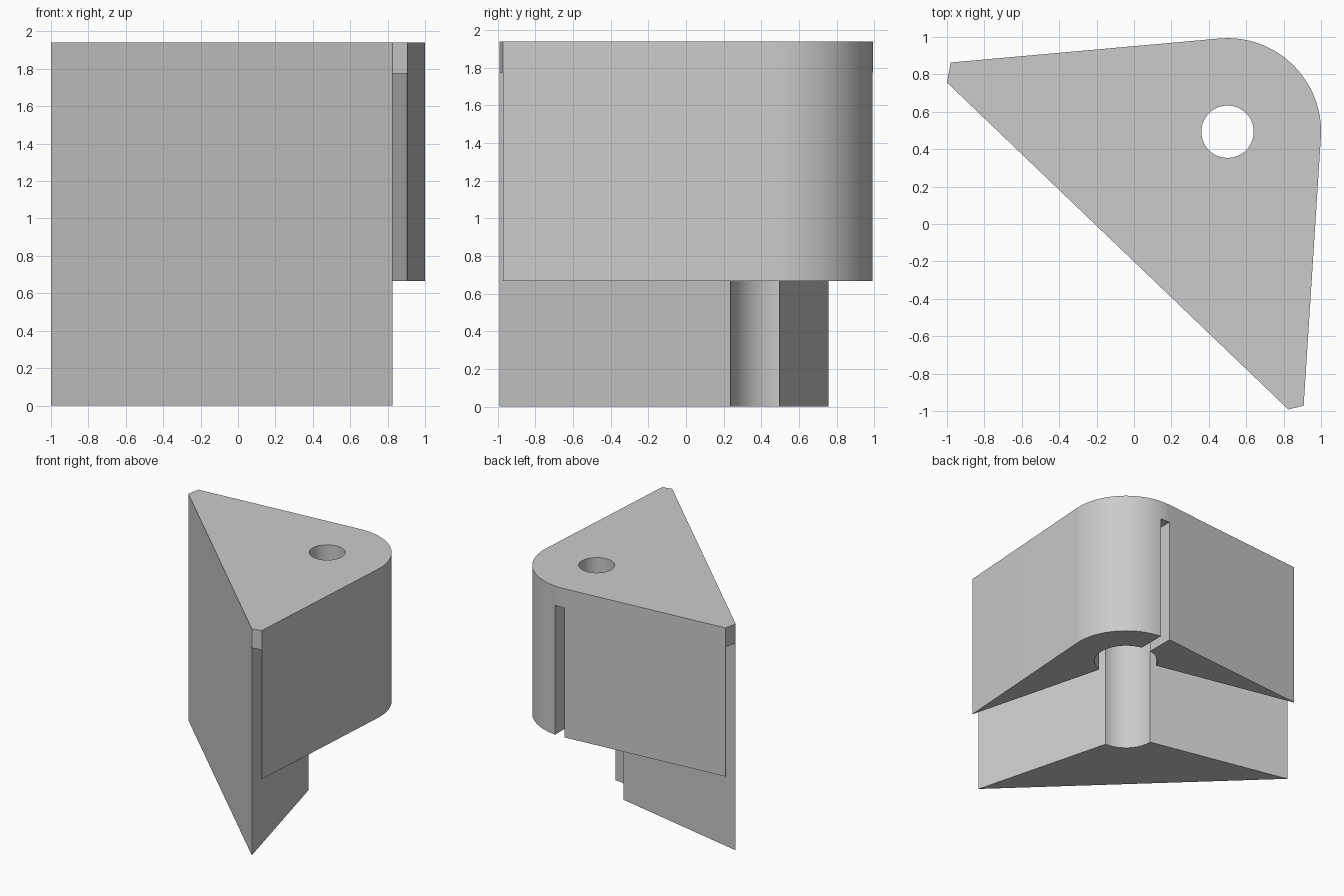
import bpy, bmesh, math
from mathutils import Vector

if "Cube" in bpy.data.objects:
    bpy.data.objects.remove(bpy.data.objects["Cube"])

TOP, CEILING, SKIRT = 1.94, 1.776, 0.667
SHIFT = -0.0065
HUB = Vector((0.5, 0.5))
R_OUT, R_BORE, R_HOLE = 0.5, 0.257, 0.14

grey = bpy.data.materials.new("plain_grey")
grey.use_nodes = True
grey.diffuse_color = (0.6, 0.6, 0.6, 1)
grey.node_tree.nodes["Principled BSDF"].inputs["Base Color"].default_value = (0.6, 0.6, 0.6, 1)


def arc(radius, start, end, steps):
    return [HUB + radius * Vector((math.cos(a), math.sin(a)))
            for a in (math.radians(start + (end - start) * i / steps) for i in range(steps + 1))]


def prism(name, points, z0, z1):
    """Closed prism with the given outline from z0 to z1."""
    bm = bmesh.new()
    low, high = ([bm.verts.new((p[0], p[1] + SHIFT, z)) for p in points] for z in (z0, z1))
    bm.faces.new(low)
    bm.faces.new(high)
    for i in range(len(points)):
        bm.faces.new((low[i - 1], low[i], high[i], high[i - 1]))
    bmesh.ops.recalc_face_normals(bm, faces=bm.faces)
    mesh = bpy.data.meshes.new(name)
    bm.to_mesh(mesh)
    bm.free()
    mesh.materials.append(grey)
    obj = bpy.data.objects.new(name, mesh)
    bpy.context.scene.collection.objects.link(obj)
    return obj


def meet(p, d, q, e):
    """Crossing point of two lines."""
    t = ((q - p).x * e.y - (q - p).y * e.x) / (d.x * e.y - d.y * e.x)
    return p + t * d


# Wedge corners: core edge and outer wall edge at each tip
back_in, back_out = Vector((-1, 0.763)), Vector((-0.98, 0.87))
front_in, front_out = Vector((0.825, -0.985)), Vector((0.907, -0.965))
back_dir = (Vector((0.24, 0.503)) - back_in).normalized()
front_dir = (Vector((0.5, 0.245)) - front_in).normalized()


def side_line(blend):
    """Bent line parallel to the core sides, run past both tips (0 = core, 1 = wall)."""
    back, front = back_in.lerp(back_out, blend), front_in.lerp(front_out, blend)
    return [back - 0.3 * back_dir, meet(back, back_dir, front, front_dir), front - 0.3 * front_dir]


# Main body with the rounded hub corner
body = prism("wedge_body", [front_in, front_out] + arc(R_OUT, -3.75, 95.3, 48) + [back_out, back_in], 0, TOP)

cutters = [
    # Hub bore and pin hole
    prism("bore_cutter", arc(R_BORE, 0, 352.5, 47), -0.2, CEILING),
    prism("hole_cutter", arc(R_HOLE, 0, 352.5, 47), 1.5, 2.2),
    # Gaps between core and walls
    prism("gap_cutter", side_line(0) + side_line(0.97)[::-1], -0.15, CEILING - 0.0005),
    # Everything outside the core below the skirt
    prism("lower_cutter", side_line(0.5) + [(2, -2), (2, 2), (-2, 2)], -0.1, SKIRT),
    # Slot through the wall at the hub
    prism("slot_cutter", [(0.455, 0.6), (0.545, 0.6), (0.545, 1.2), (0.455, 1.2)], 0.3, CEILING - 0.001),
]

bpy.context.view_layer.objects.active = body
for cutter in cutters:
    cutter.hide_render = True
    mod = body.modifiers.new(cutter.name, 'BOOLEAN')
    mod.operation = 'DIFFERENCE'
    mod.solver = 'EXACT'
    mod.object = cutter
    bpy.ops.object.modifier_apply(modifier=mod.name)
    bpy.data.objects.remove(cutter)

bpy.ops.object.select_all(action='DESELECT')
body.select_set(True)
bpy.ops.object.shade_smooth_by_angle(angle=math.radians(30))
